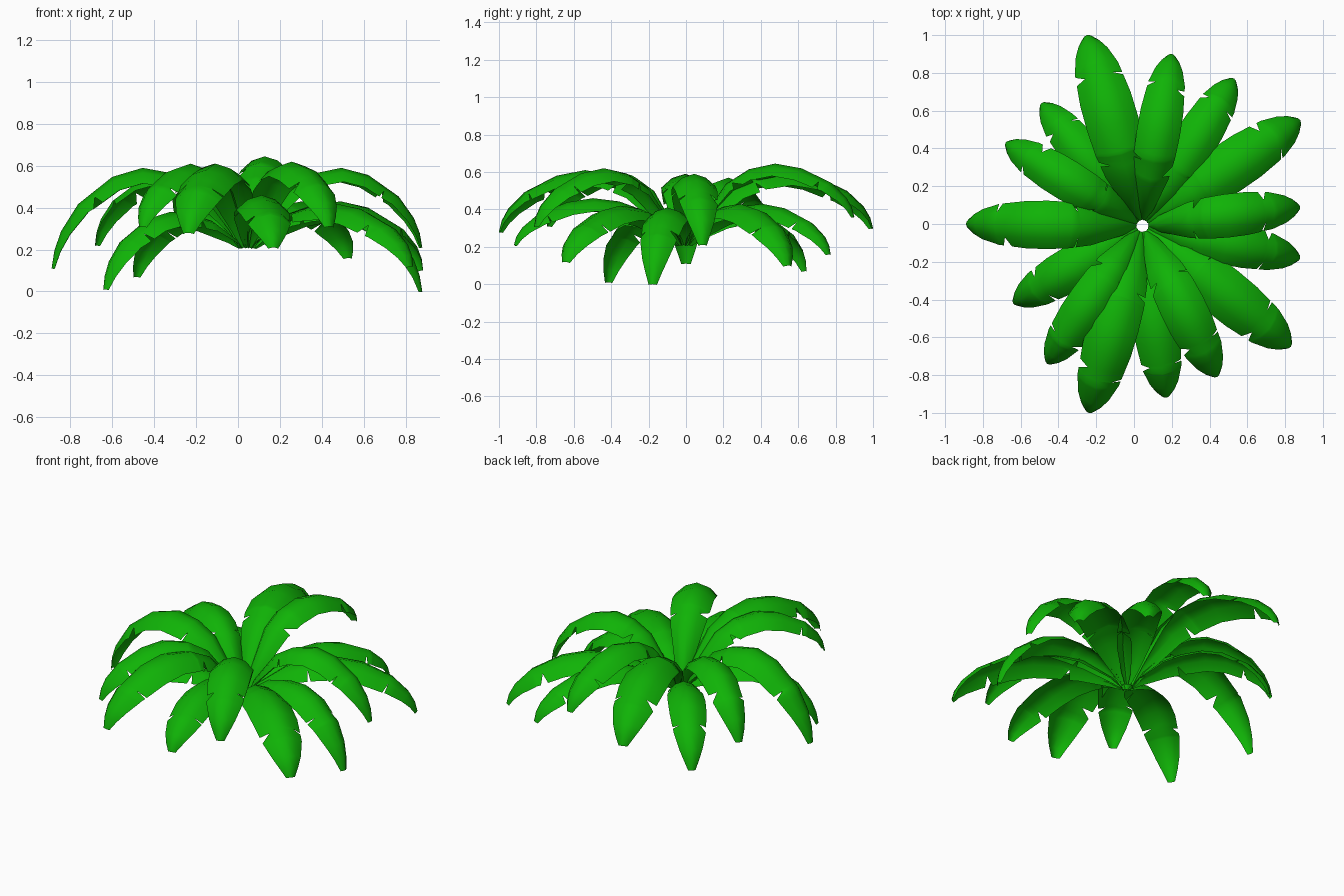
import bpy, bmesh, math, random
from mathutils import Vector

if "Cube" in bpy.data.objects:
    bpy.data.objects.remove(bpy.data.objects["Cube"])

random.seed(4)
green = bpy.data.materials.new("leaf_green")
green.diffuse_color = (0.005, 0.45, 0.002, 1)
green.use_nodes = True
green.node_tree.nodes["Principled BSDF"].inputs["Base Color"].default_value = green.diffuse_color

CENTRE = Vector((0.045, -0.01, 0))
BASE_Z = 0.21

# Shape along a leaf (0 = root, 1 = tip)
RISE = [(0, 0), (.05, .25), (.22, .75), (.36, .93), (.52, 1), (1, 1)]
DROOP = [(0, 0), (.52, 0), (.68, .09), (.86, .36), (.95, .63), (.985, .82), (1, 1)]
WIDTH = [(0, .018), (.05, .05), (.1, .078), (.22, .105), (.36, .122), (.52, .128),
         (.68, .126), (.86, .108), (.95, .08), (.985, .052), (1, .025)]
STATIONS = [0, .05, .22, .36, .52, .68, .86, .95, .985, 1]


def lerp(table, s):
    for (a, u), (b, v) in zip(table, table[1:]):
        if s <= b:
            return u + (v - u) * (s - a) / (b - a)
    return table[-1][1]


def leaf(name, tip_x, tip_y, tip_z, peak, wide=1.0):
    tip = Vector((tip_x, tip_y, 0))
    out = (tip - CENTRE).normalized()
    side = Vector((-out.y, out.x, 0))
    root = CENTRE + out * 0.03

    def spine(s):
        p = root.lerp(tip, s)
        p.z = BASE_Z + (peak - BASE_Z) * lerp(RISE, s) - (peak - tip_z) * lerp(DROOP, s)
        return p

    # V-shaped tears in each edge
    tears = {c: [random.uniform(.24, .34), random.uniform(.76, .84)] for c in (-1, 1)}
    stations = set(STATIONS)
    for cuts in tears.values():
        for c in cuts:
            stations |= {c, c + .012, c + .06}
    stations = sorted(stations)

    bm = bmesh.new()
    rows = []
    for s in stations:
        p = spine(s)
        along = (spine(min(s + .05, 1)) - spine(max(s - .05, 0))).normalized()
        up = along.cross(side)
        w = lerp(WIDTH, s) * wide
        row = []
        for c in (-1, -.55, 0, .55, 1):
            k = c
            if abs(c) == 1:
                for t in tears[c]:
                    if abs(s - t - .012) < 1e-6:
                        k = c * .6
            row.append(bm.verts.new(p + side * w * k - up * (w * .58 * k * k)))
        rows.append(row)
    for a, b in zip(rows, rows[1:]):
        for i in range(4):
            bm.faces.new((a[i], b[i], b[i + 1], a[i + 1]))
    bmesh.ops.recalc_face_normals(bm, faces=bm.faces)
    if sum(f.normal.z for f in bm.faces) < 0:
        bmesh.ops.reverse_faces(bm, faces=bm.faces)
    me = bpy.data.meshes.new(name)
    bm.to_mesh(me)
    bm.free()
    me.materials.append(green)
    ob = bpy.data.objects.new(name, me)
    bpy.context.collection.objects.link(ob)
    bpy.context.view_layer.objects.active = ob
    ob.select_set(True)
    bpy.ops.object.shade_smooth_by_angle(angle=math.radians(40))
    ob.select_set(False)


# Tall arching leaves: tip x, y, z, peak height, width factor
UPPER = [(.88, .09, .21, .59, .9), (.20, .90, .36, .645, .9), (-.25, 1.0, .30, .61, 1.1),
         (-.68, .43, .22, .57, .85), (-.89, 0, .11, .59, 1), (-.46, -.74, .31, .61, .9),
         (-.24, -1.0, .28, .61, 1.05), (.44, -.81, .31, .62, .95)]
# Low spreading leaves
LOWER = [(.88, .55, .10, .43, 1.05), (.53, .77, .16, .43, .9), (-.49, .64, .07, .39, .85),
         (-.64, -.42, .01, .38, .9), (.17, -.92, .21, .46, .95), (.83, -.65, .12, .42, 1.05),
         (.88, -.18, 0.0, .41, .9)]

for i, p in enumerate(UPPER):
    leaf(f"upper_leaf_{i + 1}", *p)
for i, p in enumerate(LOWER):
    leaf(f"lower_leaf_{i + 1}", *p)
